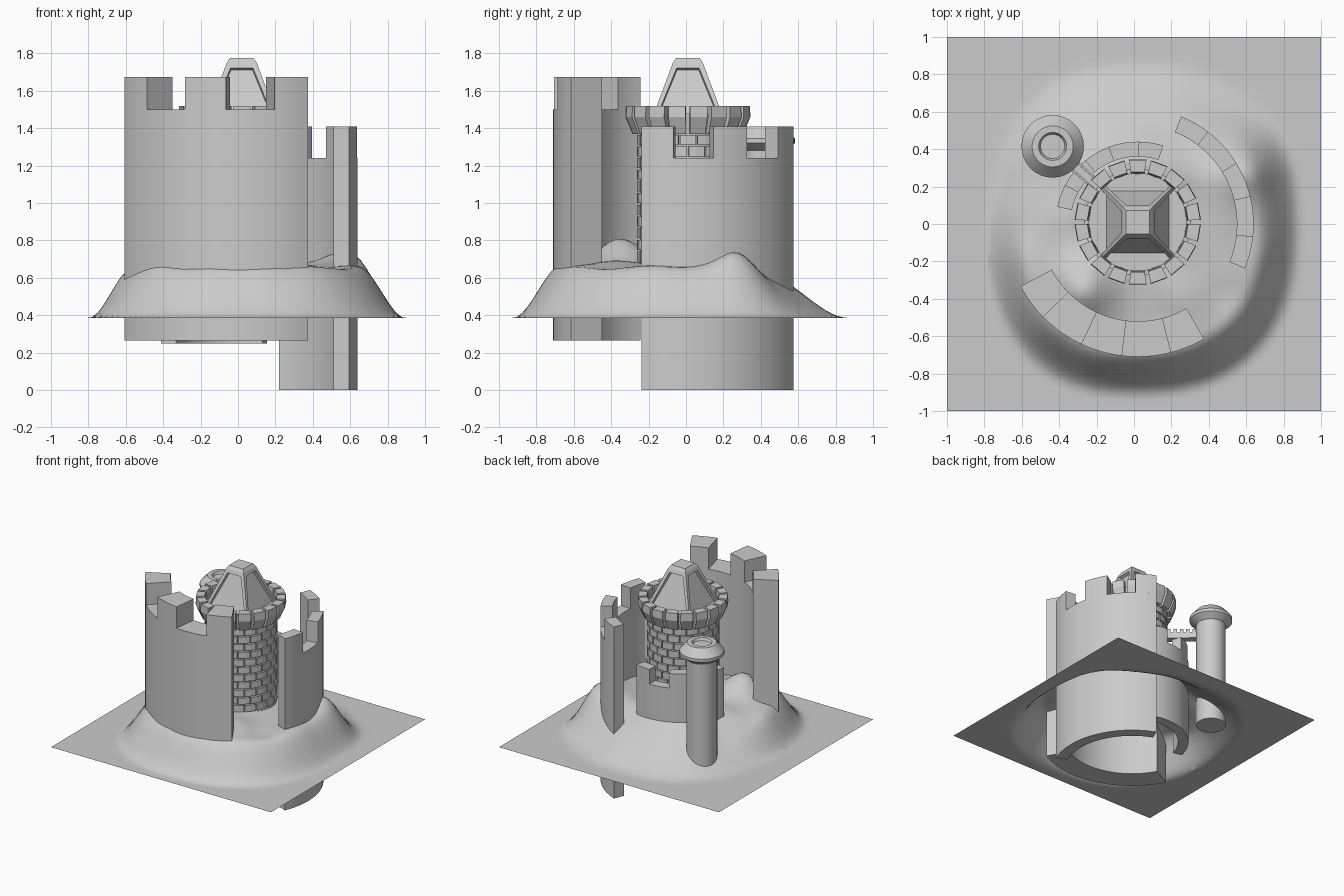
import bpy, bmesh, math
from mathutils import Matrix, Vector, noise

if "Cube" in bpy.data.objects:
    bpy.data.objects.remove(bpy.data.objects["Cube"])

CENTRE = (0.02, 0.01)


def finish(name, bm, smooth=True):
    bmesh.ops.remove_doubles(bm, verts=bm.verts, dist=1e-5)
    bmesh.ops.recalc_face_normals(bm, faces=bm.faces)
    me = bpy.data.meshes.new(name)
    bm.to_mesh(me)
    bm.free()
    ob = bpy.data.objects.new(name, me)
    bpy.context.collection.objects.link(ob)
    if smooth:
        bpy.ops.object.select_all(action='DESELECT')
        ob.select_set(True)
        bpy.context.view_layer.objects.active = ob
        bpy.ops.object.shade_smooth_by_angle(angle=math.radians(30))
    return ob


def sweep(bm, centre, profile, a0, a1, n):
    """Sweep a closed (radius, z) profile around a vertical axis, angles in degrees."""
    full = abs(a1 - a0) >= 360
    rings = []
    for i in range(n if full else n + 1):
        a = math.radians(a0 + (a1 - a0) * i / n)
        rings.append([bm.verts.new((centre[0] + r * math.cos(a),
                                    centre[1] + r * math.sin(a), z)) for r, z in profile])
    m = len(profile)
    for i in range(n):
        p, q = rings[i], rings[(i + 1) % len(rings)]
        for j in range(m):
            k = (j + 1) % m
            bm.faces.new((p[j], q[j], q[k], p[k]))
    if not full:
        bm.faces.new(rings[0])
        bm.faces.new(rings[-1][::-1])


def rect(r0, r1, z0, z1):
    return [(r0, z0), (r1, z0), (r1, z1), (r0, z1)]


def wall(name, r0, r1, a0, a1, z0, z_gap, z_top):
    cuts = [a0 + (a1 - a0) * f for f in (0, .18, .4, .6, .83, 1)]
    bm = bmesh.new()
    for i in range(5):
        if i % 2 == 0:
            b = bmesh.new()
            b.free()
            sweep(bm, (0.02, 0.0), rect(r0, r1, z_gap, z_top), cuts[i], cuts[i + 1], 5)
    sweep(bm, (0.02, 0.0), rect(r0, r1, z0, z_gap), a0, a1, 25)
    # merlons sit on the body: keep shells separate so no welding of caps
    me_ob = finish(name, bm)
    return me_ob


# Hill on a square sheet
def smoothstep(a, b, t):
    t = min(max((t - a) / (b - a), 0), 1)
    return t * t * (3 - 2 * t)


def bump(x, y, cx, cy, w):
    return math.exp(-((x - cx) ** 2 + (y - cy) ** 2) / (w * w))


def height(x, y):
    ax = 0.88 if x > 0 else 0.79
    ay = 0.88 if y > 0 else 0.91
    t = (abs(x / ax) ** 2.4 + abs(y / ay) ** 2.4) ** (1 / 2.4)
    steep = (0.33 - 0.08 * min(t, 1)) * (1 - smoothstep(0.74, 1.02, t))
    gentle = 0.34 * (1 - smoothstep(0.3, 1.0, t))
    k = smoothstep(0.0, 0.5, y - 0.35 * x)
    h = steep * (1 - k) + gentle * k
    h += 0.12 * bump(x, y, -0.28, -0.36, 0.15) + 0.07 * bump(x, y, 0.58, 0.28, 0.14)
    return h + 0.03 * noise.noise(Vector((x * 4, y * 4, 0.3))) * (1 - smoothstep(0.6, 1, t))


bm = bmesh.new()
bmesh.ops.create_grid(bm, x_segments=64, y_segments=64, size=1.0)
for v in bm.verts:
    v.co.z = 0.385 + height(v.co.x, v.co.y)
finish("hill", bm)

# Curved walls with battlements
wall("front_wall", 0.52, 0.71, 208, 300, 0.265, 1.50, 1.675)
wall("right_wall", 0.53, 0.62, -22.5, 68, 0.0, 1.24, 1.41)
wall("rear_low_wall", 0.36, 0.44, 72, 168, 0.25, 0.95, 1.07)

# Main tower core
bm = bmesh.new()
sweep(bm, CENTRE, [(0, 0.62), (0.252, 0.62), (0.252, 1.36), (0.285, 1.45),
                   (0.285, 1.48), (0.26, 1.48), (0.26, 1.45), (0, 1.45)], 0, 360, 36)
finish("tower_core", bm)

# Staggered brick courses
bm = bmesh.new()
N, ROW = 18, 0.0625
step = 360 / N
for row in range(12):
    z = 0.62 + row * ROW
    for i in range(N):
        a = (i + 0.5 * (row % 2)) * step
        sweep(bm, CENTRE, rect(0.245, 0.272, z + 0.005, z + ROW - 0.005),
              a + 1, a + step - 1, 2)
finish("tower_bricks", bm, False)

# Flared blocks around the tower top
bm = bmesh.new()
for i in range(N):
    a = i * step
    sweep(bm, CENTRE, [(0.25, 1.37), (0.30, 1.37), (0.338, 1.46), (0.335, 1.52),
                       (0.27, 1.52)], a + 2, a + step - 2, 1)
finish("tower_crown_blocks", bm, False)

# Square roof with recessed panels
bm = bmesh.new()
rings = [[bm.verts.new((CENTRE[0] + sx * h, CENTRE[1] + sy * h, z))
          for sx, sy in ((-1, -1), (1, -1), (1, 1), (-1, 1))]
         for h, z in ((0.2, 1.43), (0.08, 1.75), (0.063, 1.775))]
sides = []
for lo, hi in zip(rings, rings[1:]):
    for i in range(4):
        j = (i + 1) % 4
        f = bm.faces.new((lo[i], lo[j], hi[j], hi[i]))
        if lo is rings[0]:
            sides.append(f)
bm.faces.new(rings[-1])
bm.faces.new(rings[0][::-1])
bm.normal_update()
bmesh.ops.inset_individual(bm, faces=sides, thickness=0.035)
bmesh.ops.inset_individual(bm, faces=sides, thickness=0.004, depth=-0.025)
finish("tower_roof", bm, False)

# Round side turret with flared cap
TURRET = (-0.435, 0.415)
bm = bmesh.new()
sweep(bm, TURRET, [(0, 0.385), (0.115, 0.385), (0.115, 1.28), (0.167, 1.32), (0.167, 1.345),
                   (0.11, 1.41), (0.075, 1.41), (0.065, 1.39), (0, 1.39)], 0, 360, 32)
finish("side_turret", bm)

# Crenellated bridge from turret to tower
d = Vector(CENTRE) - Vector(TURRET)
base = Matrix.Translation((*TURRET, 0)) @ Matrix.Rotation(math.atan2(d.y, d.x), 4, 'Z')
bm = bmesh.new()


def box(s0, s1, y0, y1, z0, z1):
    m = (base @ Matrix.Translation(((s0 + s1) / 2, (y0 + y1) / 2, (z0 + z1) / 2))
         @ Matrix.Diagonal((s1 - s0, y1 - y0, z1 - z0, 1)))
    bmesh.ops.create_cube(bm, size=1, matrix=m)


box(0.1, 0.36, -0.03, 0.03, 1.16, 1.19)
for y in (-0.03, 0.018):
    box(0.1, 0.36, y, y + 0.012, 1.19, 1.21)
    for i in range(5):
        s = 0.115 + i * 0.05
        box(s, s + 0.027, y, y + 0.012, 1.21, 1.24)
finish("bridge", bm, False)
